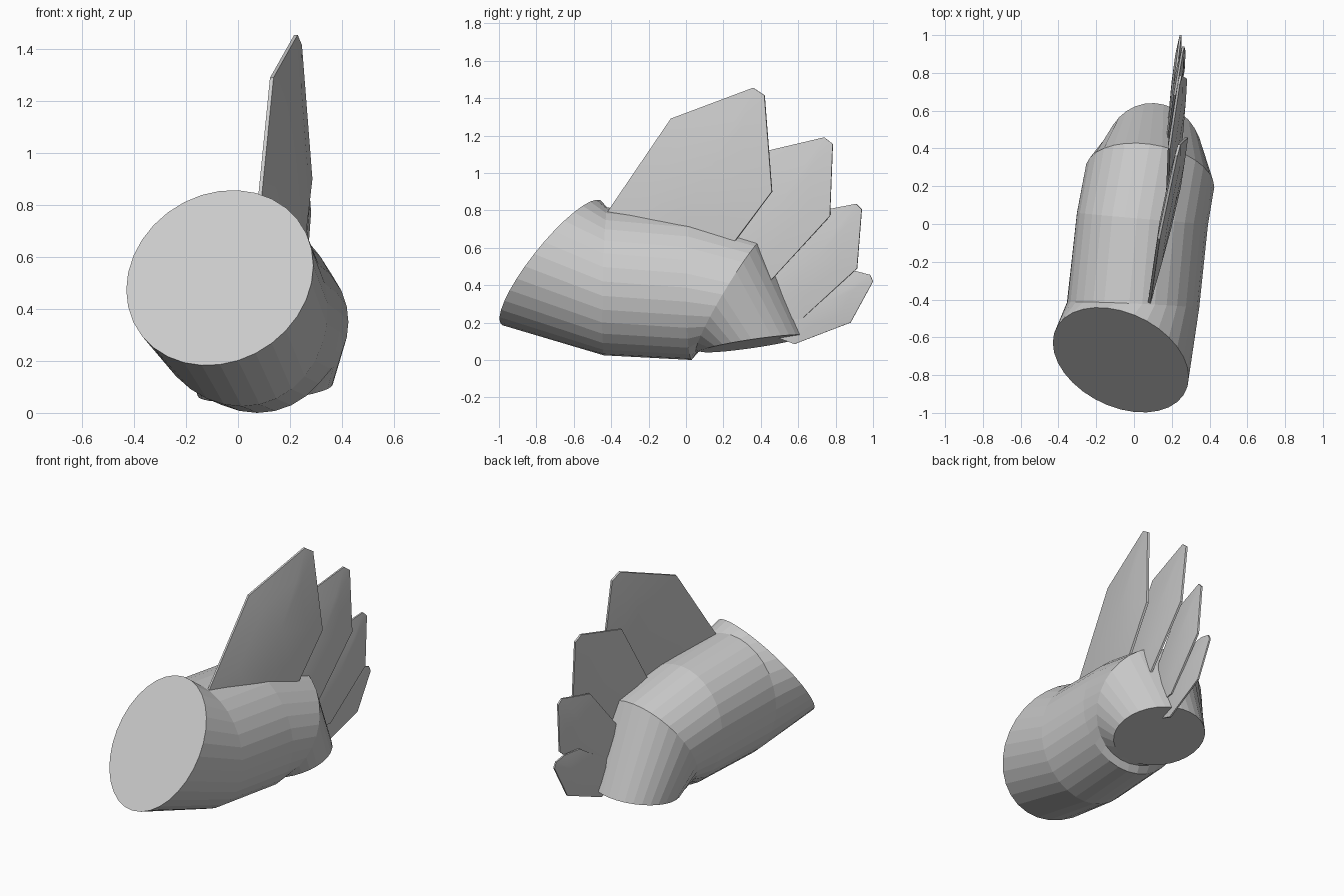
import bpy, bmesh
from math import sin, cos, tau, radians
from mathutils import Vector

cube = bpy.data.objects.get("Cube")
if cube:
    bpy.data.objects.remove(cube)

grey = bpy.data.materials.new("plain grey")
grey.use_nodes = True
GREY = (0.6, 0.6, 0.6, 1)
grey.diffuse_color = GREY
grey.node_tree.nodes["Principled BSDF"].inputs["Base Color"].default_value = GREY


def finish(bm, name):
    bmesh.ops.recalc_face_normals(bm, faces=bm.faces)
    mesh = bpy.data.meshes.new(name)
    bm.to_mesh(mesh)
    bm.free()
    mesh.materials.append(grey)
    obj = bpy.data.objects.new(name, mesh)
    bpy.context.collection.objects.link(obj)
    return obj


def bridge(bm, a, b):
    for i in range(len(a)):
        j = (i + 1) % len(a)
        bm.faces.new((a[i], a[j], b[j], b[i]))


# Bent sleeve: elliptical rings given as centre, side axis and upper axis
SIDES = 32
rings = [
    ((-0.07, -0.72, 0.52), (0.36, -0.092, 0.047), (0, 0.262, 0.334)),
    ((-0.005, -0.43, 0.42), (0.35, -0.015, 0), (-0.02, 0.01, 0.395)),
    ((0.045, 0.03, 0.387), (0.347, -0.03, 0), (-0.03, 0, 0.387)),
    ((0.083, 0.24, 0.35), (0.342, -0.045, 0), (0, 0.183, 0.31)),
    ((0.105, 0.36, 0.088), (0.26, -0.01, 0.022), (0, 0.28, 0.042)),
]
bm = bmesh.new()
loops = []
for centre, side, upper in rings:
    c, s, u = Vector(centre), Vector(side), Vector(upper)
    loops.append([bm.verts.new(c + s * cos(tau * i / SIDES) + u * sin(tau * i / SIDES))
                  for i in range(SIDES)])
for a, b in zip(loops, loops[1:]):
    bridge(bm, a, b)
bm.faces.new(loops[0])
bm.faces.new(loops[-1])
finish(bm, "bent_sleeve")


# Blades: side outlines on a slanted plane, swelling smoothly towards the middle
def blade(name, outline, base, lean_y, lean_z, thick):
    bm = bmesh.new()
    pts = [Vector((base + lean_y * y + lean_z * z, y, z)) for y, z in outline]
    mid = sum(pts, Vector()) / len(pts)
    normal = Vector((1, -lean_y, -lean_z)).normalized()
    edges = []
    for sign in (1, -1):
        offset = normal * sign * thick
        rim = [bm.verts.new(p + offset * 0.25) for p in pts]
        inner = [bm.verts.new(mid + (p - mid) * 0.6 + offset * 0.8) for p in pts]
        bridge(bm, rim, inner)
        peak = bm.verts.new(mid + offset)
        for i in range(len(inner)):
            bm.faces.new((inner[i], inner[(i + 1) % len(inner)], peak))
        edges.append(rim)
    bridge(bm, *edges)
    obj = finish(bm, name)
    bpy.ops.object.select_all(action="DESELECT")
    obj.select_set(True)
    bpy.context.view_layer.objects.active = obj
    bpy.ops.object.shade_smooth_by_angle(angle=radians(30))


blade("front_blade", [(-0.42, 0.79), (-0.08, 1.29), (0.36, 1.455), (0.42, 1.415),
                      (0.46, 0.9), (0.25, 0.62), (-0.1, 0.6)], 0.226, 0.234, -0.06, 0.028)
blade("second_blade", [(0.1, 0.62), (0.4, 1.11), (0.74, 1.19), (0.785, 1.155),
                       (0.77, 0.77), (0.44, 0.41), (0.2, 0.4)], 0.206, 0.17, -0.08, 0.025)
blade("third_blade", [(0.36, 0.4), (0.68, 0.79), (0.91, 0.835), (0.94, 0.805),
                      (0.915, 0.49), (0.62, 0.22), (0.42, 0.22)], 0.12, 0.18, -0.035, 0.023)
blade("rear_blade", [(0.42, 0.24), (0.78, 0.47), (0.91, 0.475), (0.985, 0.455), (1.0, 0.42),
                     (0.88, 0.2), (0.58, 0.085), (0.46, 0.13)], 0.135, 0.12, -0.02, 0.02)
